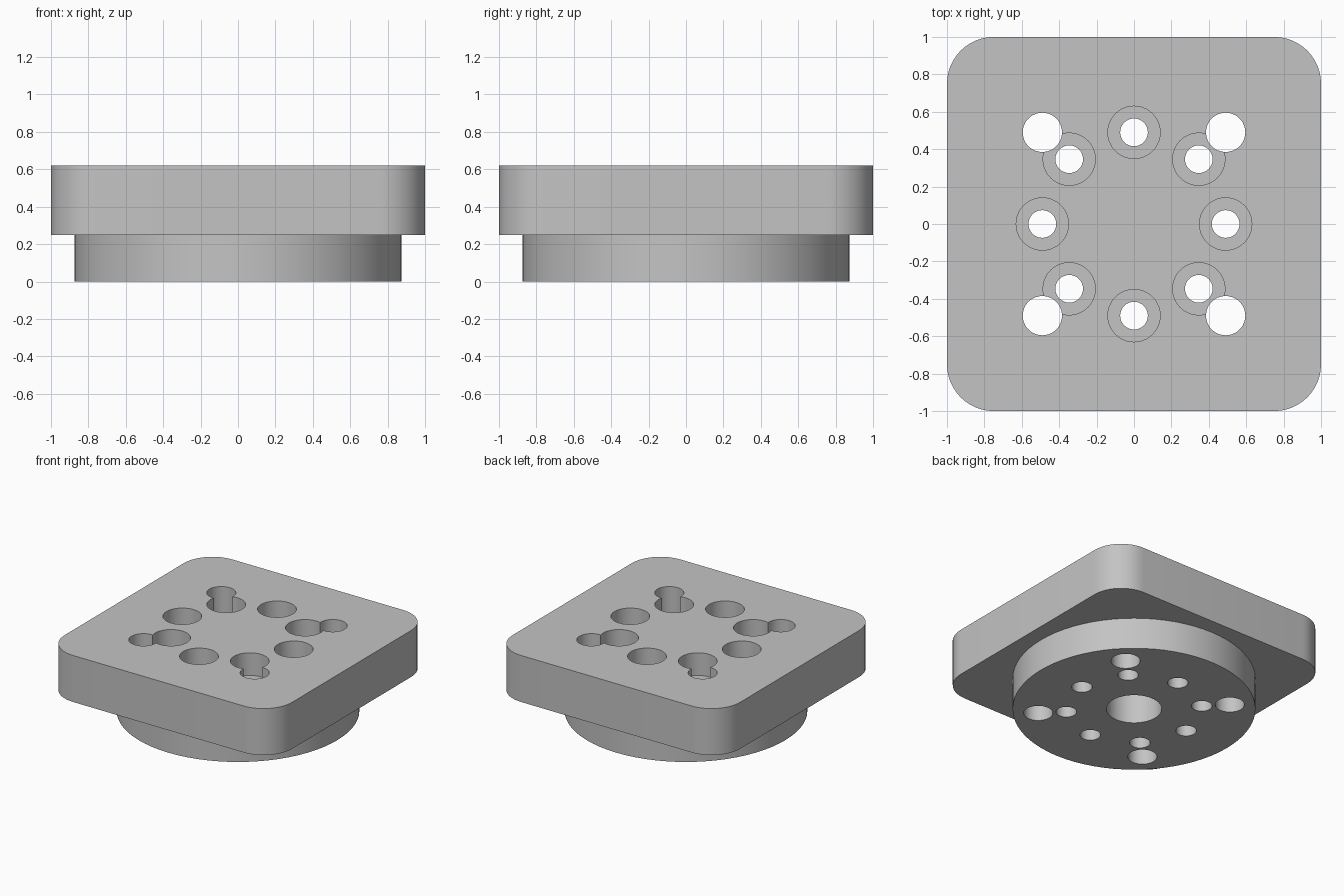
import bpy, bmesh, math
from mathutils import Matrix

if "Cube" in bpy.data.objects:
    bpy.data.objects.remove(bpy.data.objects["Cube"])

PLATE_BOTTOM, PLATE_TOP = 0.25, 0.62
BOLT_CIRCLE = 0.49

grey = bpy.data.materials.new("machined_grey")
grey.use_nodes = True
grey.diffuse_color = (0.55, 0.55, 0.55, 1)
grey.node_tree.nodes["Principled BSDF"].inputs["Base Color"].default_value = (0.55, 0.55, 0.55, 1)


def make_object(name, bm):
    mesh = bpy.data.meshes.new(name)
    bm.to_mesh(mesh)
    bm.free()
    mesh.materials.append(grey)
    obj = bpy.data.objects.new(name, mesh)
    bpy.context.collection.objects.link(obj)
    return obj


def cylinders(name, centres, radius, z0, z1, sides):
    """One object holding an upright cylinder at every centre."""
    bm = bmesh.new()
    for x, y in centres:
        bmesh.ops.create_cone(bm, cap_ends=True, segments=sides, radius1=radius,
                              radius2=radius, depth=z1 - z0,
                              matrix=Matrix.Translation((x, y, (z0 + z1) / 2)))
    return make_object(name, bm)


def combine(target, tool, operation):
    mod = target.modifiers.new(tool.name, "BOOLEAN")
    mod.operation = operation
    mod.solver = "EXACT"
    mod.object = tool
    bpy.context.view_layer.objects.active = target
    bpy.ops.object.modifier_apply(modifier=mod.name)
    bpy.data.objects.remove(tool)


# Square plate with rounded vertical corners
bm = bmesh.new()
height = PLATE_TOP - PLATE_BOTTOM
bmesh.ops.create_cube(bm, size=1, matrix=Matrix.Translation((0, 0, PLATE_BOTTOM + height / 2))
                      @ Matrix.Diagonal((2, 2, height, 1)))
corners = [e for e in bm.edges
           if abs(e.verts[0].co.z - e.verts[1].co.z) > height / 2]
bmesh.ops.bevel(bm, geom=corners, offset=0.25, segments=12, profile=0.5, affect="EDGES")
plate = make_object("mounting_plate", bm)

# Round boss under the plate
boss = cylinders("round_boss", [(0, 0)], 0.875, 0, PLATE_BOTTOM + 0.05, 72)
combine(plate, boss, "UNION")

# Ring of screw holes with counterbores, diagonal dowel holes, blind centre bore
ring = [(BOLT_CIRCLE * math.cos(i * math.pi / 4), BOLT_CIRCLE * math.sin(i * math.pi / 4))
        for i in range(8)]
diagonal = [(sx * BOLT_CIRCLE, sy * BOLT_CIRCLE) for sx in (-1, 1) for sy in (-1, 1)]
cutters = [
    cylinders("screw_holes", ring, 0.074, -0.1, 0.8, 32),
    cylinders("counterbores", ring, 0.14, PLATE_TOP - 0.18, 0.8, 40),
    cylinders("dowel_holes", diagonal, 0.105, -0.1, 0.8, 36),
    cylinders("centre_bore", [(0, 0)], 0.2, -0.1, 0.25, 48),
]
for cutter in cutters:
    combine(plate, cutter, "DIFFERENCE")

# Single colour, smooth curved walls with crisp rims
plate.data.materials.clear()
plate.data.materials.append(grey)
for face in plate.data.polygons:
    face.material_index = 0
bpy.ops.object.select_all(action="DESELECT")
plate.select_set(True)
bpy.context.view_layer.objects.active = plate
bpy.ops.object.shade_smooth_by_angle(angle=math.radians(30))
